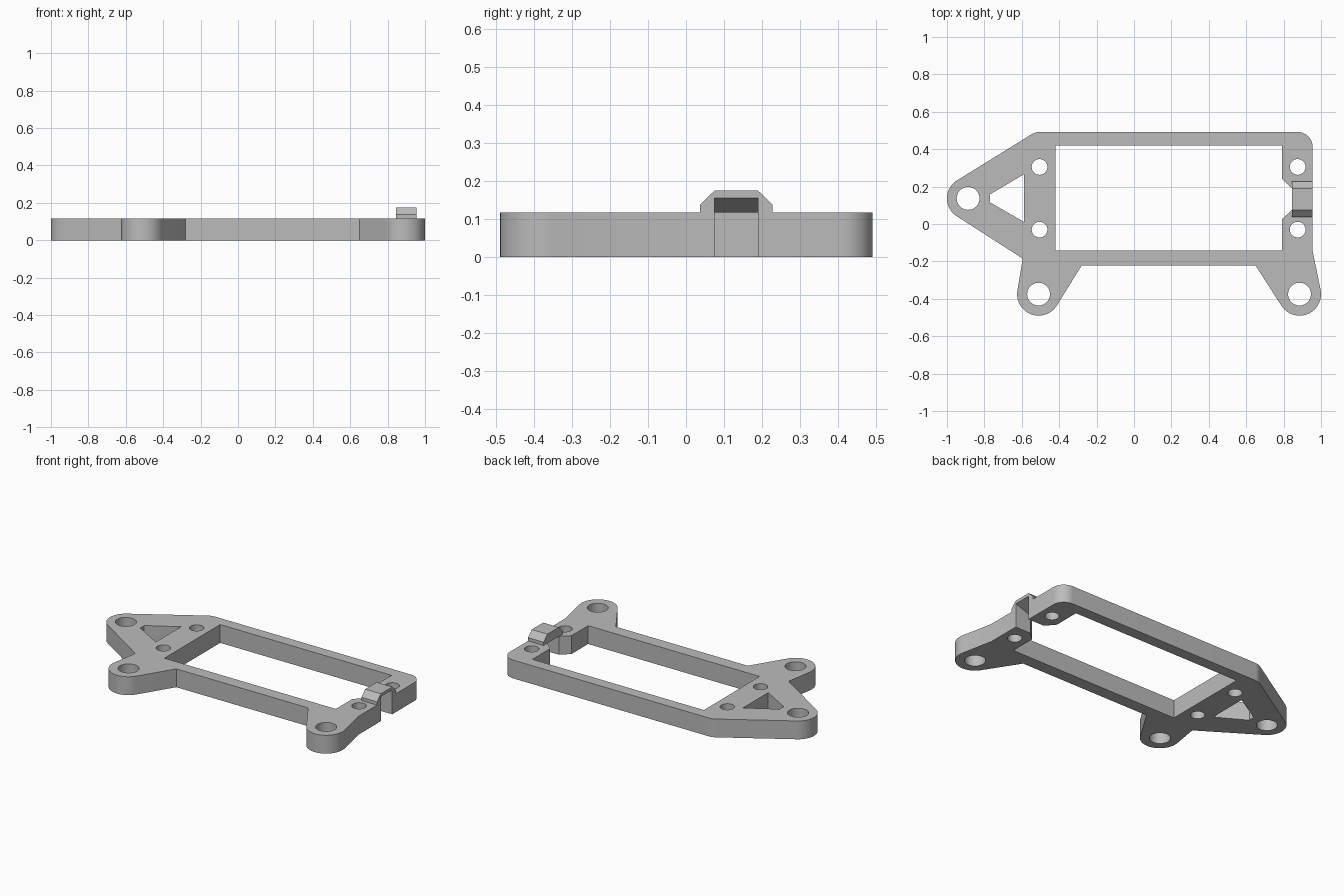
import bpy, bmesh
from math import radians, cos, sin
from mathutils import Vector

if "Cube" in bpy.data.objects:
    bpy.data.objects.remove(bpy.data.objects["Cube"])

THICK = 0.117
mat = bpy.data.materials.new("plain_grey")
mat.use_nodes = True
colour = (0.5, 0.5, 0.5, 1)
mat.diffuse_color = colour
mat.node_tree.nodes["Principled BSDF"].inputs["Base Color"].default_value = colour


def arc(cx, cy, r, start, end, steps=14):
    angles = [radians(start + (end - start) * i / steps) for i in range(steps + 1)]
    return [(cx + r * cos(a), cy + r * sin(a)) for a in angles]


def circle(cx, cy, r, sides=40):
    return arc(cx, cy, r, 0, 360, sides)[:-1]


def extrude_loops(name, loops, place, depth):
    """Fill an outline with its holes and extrude it along depth."""
    bm = bmesh.new()
    for loop in loops:
        vs = [bm.verts.new(place(*p)) for p in loop]
        for a, b in zip(vs, vs[1:] + vs[:1]):
            bm.edges.new((a, b))
    bmesh.ops.triangle_fill(bm, edges=bm.edges[:], use_beauty=True)
    res = bmesh.ops.extrude_face_region(bm, geom=bm.faces[:], use_keep_orig=True)
    moved = [g for g in res["geom"] if isinstance(g, bmesh.types.BMVert)]
    bmesh.ops.translate(bm, verts=moved, vec=Vector(depth))
    bmesh.ops.recalc_face_normals(bm, faces=bm.faces[:])
    mesh = bpy.data.meshes.new(name)
    bm.to_mesh(mesh)
    bm.free()
    mesh.materials.append(mat)
    obj = bpy.data.objects.new(name, mesh)
    bpy.context.collection.objects.link(obj)
    return obj


# Frame outline: outer edge, then back round the window through the slot
EAR, LEG_R, LEG_L, LUG = (-0.887, 0.137), (-0.51, -0.375), (0.885, -0.375), 0.115
outline = (
    [(0.955, 0.19)]
    + arc(0.875, 0.412, 0.08, 0, 90)
    + arc(-0.505, 0.412, 0.08, 90, 121, 6)
    + arc(*EAR, 0.113, 121, 239, 24)
    + [(-0.595, -0.185)]
    + arc(*LEG_R, LUG, 170, 328, 28)
    + [(-0.28, -0.222), (0.65, -0.222)]
    + arc(*LEG_L, LUG, 212, 370, 28)
    + [(0.955, -0.145), (0.955, 0.075), (0.845, 0.075), (0.79, 0.025)]
    + [(0.79, -0.142), (-0.42, -0.142), (-0.42, 0.42), (0.79, 0.42)]
    + [(0.79, 0.242), (0.845, 0.19)]
)

# Screw holes and the triangular cutout
holes = [circle(*c, 0.061) for c in (EAR, LEG_R, LEG_L)]
holes += [circle(x, y, 0.042) for x in (-0.505, 0.875) for y in (-0.03, 0.305)]
holes.append(arc(*EAR, 0.117, 10, -10, 4) + [(-0.588, 0.011), (-0.588, 0.266)])

frame = extrude_loops("frame", [outline] + holes, lambda x, y: (x, y, 0), (0, 0, THICK))

# Cable bridge over the slot, hollowed by a sloping cutter
arch = [(0.037, 0.1), (0.037, 0.138), (0.075, 0.175), (0.19, 0.175), (0.228, 0.138), (0.228, 0.1)]
bridge = extrude_loops("cable_bridge", [arch], lambda y, z: (0.845, y, z), (0.11, 0, 0))
wedge = [(0.825, 0.05), (0.825, 0.11), (0.975, 0.162), (0.975, 0.05)]
cutter = extrude_loops("bridge_cutter", [wedge], lambda x, z: (x, 0.075, z), (0, 0.115, 0))
cutter.hide_render = True
cut = bridge.modifiers.new("opening", "BOOLEAN")
cut.operation, cut.solver, cut.object = "DIFFERENCE", "EXACT", cutter
bpy.context.view_layer.update()
result = bridge.evaluated_get(bpy.context.evaluated_depsgraph_get())
bridge.data = bpy.data.meshes.new_from_object(result)
bridge.modifiers.clear()
bpy.data.objects.remove(cutter)

# Smooth the rounded walls, keep the edges sharp
for obj in (frame, bridge):
    bpy.ops.object.select_all(action="DESELECT")
    obj.select_set(True)
    bpy.context.view_layer.objects.active = obj
    bpy.ops.object.shade_smooth_by_angle(angle=radians(20))
